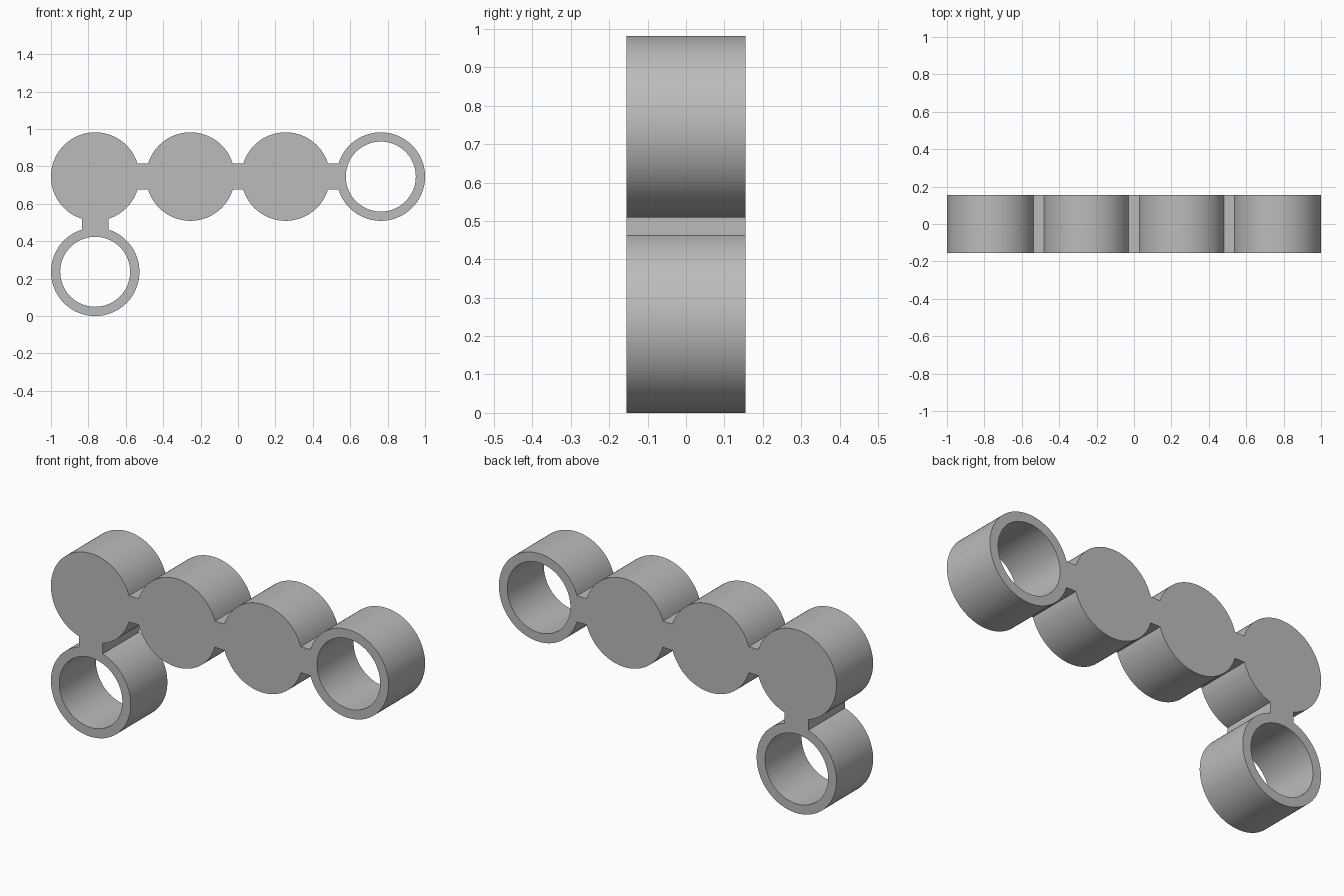
import bpy
import bmesh
from math import asin, cos, sin, pi, radians

cube = bpy.data.objects.get("Cube")
if cube:
    bpy.data.objects.remove(cube)

R, BORE, DEPTH = 0.2365, 0.187, 0.31   # outer radius, hole radius, thickness
STEP, BRIDGE = 0.509, 0.07             # centre spacing, bridge half width
GAP = asin(BRIDGE / R)                 # half angle covered by a bridge
TOP_Z = R + STEP
XS = [STEP * (i - 1.5) for i in range(4)]


def arc(cx, cz, r, start, end):
    """Points along an arc, counter-clockwise."""
    n = max(8, round((end - start) / radians(3)))
    angles = [start + (end - start) * i / n for i in range(n + 1)]
    return [(cx + r * cos(a), cz + r * sin(a)) for a in angles]


# Outer outline: lower ring, along the undersides, end ring, back along the tops
outline = arc(XS[0], R, R, pi / 2 + GAP, 5 * pi / 2 - GAP)
outline += arc(XS[0], TOP_Z, R, 3 * pi / 2 + GAP, 2 * pi - GAP)
for x in XS[1:3]:
    outline += arc(x, TOP_Z, R, pi + GAP, 2 * pi - GAP)
outline += arc(XS[3], TOP_Z, R, pi + GAP, 3 * pi - GAP)
for x in (XS[2], XS[1]):
    outline += arc(x, TOP_Z, R, GAP, pi - GAP)
outline += arc(XS[0], TOP_Z, R, GAP, 3 * pi / 2 - GAP)

# Holes through the two open rings
holes = [arc(x, z, BORE, 0, 2 * pi)[:-1] for x, z in ((XS[0], R), (XS[3], TOP_Z))]

# Filled profile, extruded evenly to front and back
curve = bpy.data.curves.new("linked_discs_profile", "CURVE")
curve.dimensions = "2D"
curve.fill_mode = "BOTH"
curve.extrude = DEPTH / 2
for loop in [outline] + holes:
    spline = curve.splines.new("POLY")
    spline.points.add(len(loop) - 1)
    for point, (x, z) in zip(spline.points, loop):
        point.co = (x, z, 0, 1)
    spline.use_cyclic_u = True

body = bpy.data.objects.new("linked_discs_and_rings", curve)
bpy.context.collection.objects.link(body)
body.rotation_euler.x = pi / 2
bpy.ops.object.select_all(action="DESELECT")
body.select_set(True)
bpy.context.view_layer.objects.active = body
bpy.ops.object.convert(target="MESH")
body = bpy.context.object
bpy.ops.object.transform_apply(location=False, rotation=True, scale=False)

# Weld caps to walls and face everything outward
bm = bmesh.new()
bm.from_mesh(body.data)
bmesh.ops.remove_doubles(bm, verts=bm.verts, dist=0.0001)
bmesh.ops.recalc_face_normals(bm, faces=bm.faces)
bm.to_mesh(body.data)
bm.free()
bpy.ops.object.shade_smooth_by_angle(angle=radians(25))

# Plain grey
grey = bpy.data.materials.new("plain_grey")
grey.use_nodes = True
colour = (0.5, 0.5, 0.5, 1)
grey.diffuse_color = colour
grey.node_tree.nodes["Principled BSDF"].inputs["Base Color"].default_value = colour
body.data.materials.clear()
body.data.materials.append(grey)
